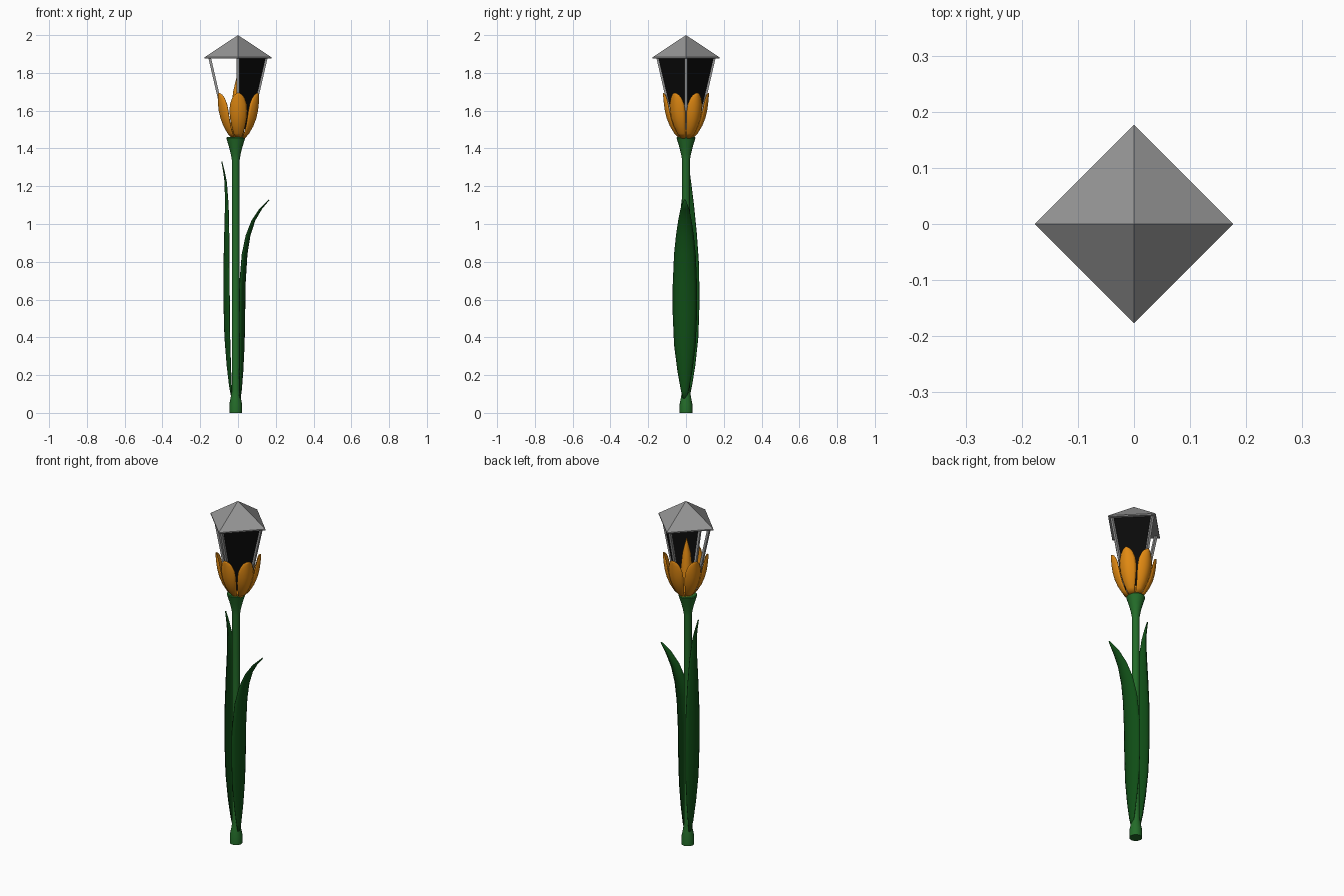
import bpy, bmesh, math
from mathutils import Vector, Matrix

if "Cube" in bpy.data.objects:
    bpy.data.objects.remove(bpy.data.objects["Cube"])


def material(name, rgb):
    m = bpy.data.materials.new(name)
    m.diffuse_color = (*rgb, 1)
    m.use_nodes = True
    m.node_tree.nodes["Principled BSDF"].inputs["Base Color"].default_value = m.diffuse_color
    return m


STEM = material("stem green", (0.017, 0.15, 0.022))
LEAF = material("leaf green", (0.005, 0.075, 0.008))
ORANGE = material("petal orange", (0.75, 0.25, 0.006))
GREY = material("metal grey", (0.30, 0.30, 0.30))
BLACK = material("dark glass", (0.003, 0.003, 0.003))


def make(name, verts, faces, mat, smooth=False, thick=0):
    me = bpy.data.meshes.new(name)
    me.from_pydata([tuple(v) for v in verts], [], faces)
    bm = bmesh.new()
    bm.from_mesh(me)
    bmesh.ops.recalc_face_normals(bm, faces=bm.faces)
    bm.to_mesh(me)
    bm.free()
    me.materials.append(mat)
    ob = bpy.data.objects.new(name, me)
    bpy.context.collection.objects.link(ob)
    if thick:
        s = ob.modifiers.new("thickness", 'SOLIDIFY')
        s.thickness = thick
        s.offset = 0
    if smooth:
        bpy.ops.object.select_all(action='DESELECT')
        ob.select_set(True)
        bpy.context.view_layer.objects.active = ob
        bpy.ops.object.shade_smooth_by_angle(angle=math.radians(40))
    return ob


def lathe(name, profile, cx, mat, n=16):
    verts = [(cx + r * math.cos(2 * math.pi * i / n), r * math.sin(2 * math.pi * i / n), z)
             for r, z in profile for i in range(n)]
    faces = [(k * n + i, k * n + (i + 1) % n, (k + 1) * n + (i + 1) % n, (k + 1) * n + i)
             for k in range(len(profile) - 1) for i in range(n)]
    faces += [tuple(range(n)), tuple(range(len(verts) - n, len(verts)))]
    return make(name, verts, faces, mat, True)


def blade(name, rows, cup, mat, angle=0, centre=(0, 0), thick=0.004, n=8):
    """Curved sheet; rows are (outward distance, height, half width)."""
    rot = Matrix.Rotation(angle, 3, 'Z')
    wmax = max(r[2] for r in rows)
    verts = []
    for d, z, w in rows:
        for i in range(n + 1):
            u = 2 * i / n - 1
            p = rot @ Vector((d - cup * u * u * w / wmax, u * w, z))
            verts.append(p + Vector((centre[0], centre[1], 0)))
    s = n + 1
    faces = [(k * s + i, k * s + i + 1, (k + 1) * s + i + 1, (k + 1) * s + i)
             for k in range(len(rows) - 1) for i in range(n)]
    return make(name, verts, faces, mat, True, thick)


# Stem with foot and flared cup
lathe("stem", [(0.034, 0), (0.034, 0.045), (0.027, 0.08), (0.021, 0.12), (0.021, 1.34),
               (0.026, 1.37), (0.036, 1.41), (0.05, 1.455), (0.047, 1.46)], -0.012, STEM)

# Leaves
blade("right_leaf", [(0.010, 0.06, 0.005), (0.018, 0.12, 0.020), (0.026, 0.22, 0.038),
                     (0.033, 0.36, 0.056), (0.036, 0.52, 0.063), (0.038, 0.68, 0.063),
                     (0.048, 0.84, 0.056), (0.064, 0.94, 0.046), (0.090, 1.02, 0.034),
                     (0.125, 1.08, 0.022), (0.165, 1.128, 0.004)],
      0.03, LEAF, centre=(0, -0.006))
blade("left_leaf", [(0.030, 0.06, 0.005), (0.045, 0.14, 0.022), (0.058, 0.25, 0.040),
                    (0.070, 0.40, 0.056), (0.075, 0.58, 0.062), (0.075, 0.78, 0.060),
                    (0.071, 0.95, 0.048), (0.067, 1.10, 0.033), (0.069, 1.22, 0.018),
                    (0.077, 1.28, 0.010), (0.086, 1.33, 0.003)],
      0.03, LEAF, angle=math.pi, centre=(0, 0.008))

# Six petals, one facing the front
PETAL = [(0.036, 1.455, 0.014), (0.060, 1.48, 0.024), (0.084, 1.52, 0.035),
         (0.100, 1.56, 0.043), (0.110, 1.60, 0.046), (0.115, 1.635, 0.043),
         (0.118, 1.665, 0.033), (0.119, 1.684, 0.020), (0.119, 1.693, 0.005)]
for k in range(6):
    blade(f"petal_{k + 1}", PETAL, 0.022, ORANGE,
          angle=-math.pi / 2 + k * math.pi / 3, centre=(0.002, 0))

# Glowing centre of the flower
lathe("flower_centre", [(0.036, 1.455), (0.036, 1.56), (0.022, 1.70), (0.002, 1.785)],
      -0.004, ORANGE, 10)

# Lantern roof: four-sided pyramid with a thin rim
R = 0.177
rim = [(R, 0), (0, R), (-R, 0), (0, -R)]
make("lantern_roof", [(x, y, 1.876) for x, y in rim] + [(x, y, 1.883) for x, y in rim] + [(0, 0, 2)],
     [(3, 2, 1, 0)] + [(i, (i + 1) % 4, 4 + (i + 1) % 4, 4 + i) for i in range(4)]
     + [(4 + i, 4 + (i + 1) % 4, 8) for i in range(4)], GREY)

# Slanted corner posts
TOP, BOT, ZT, ZB = 0.150, 0.062, 1.88, 1.50
for k in range(4):
    rot = Matrix.Rotation(k * math.pi / 2, 3, 'Z')
    h = 0.007
    v = [rot @ Vector((r + a * h, b * h, z)) for r, z in ((BOT, ZB), (TOP, ZT))
         for a, b in ((-1, -1), (1, -1), (1, 1), (-1, 1))]
    make(f"lantern_post_{k + 1}", v,
         [(0, 1, 2, 3), (4, 5, 6, 7)] + [(i, (i + 1) % 4, 4 + (i + 1) % 4, 4 + i) for i in range(4)], GREY)

# Dark glass on the two right-hand sides
for name, s in (("front_right_glass", -1), ("back_right_glass", 1)):
    make(name, [(BOT, 0, ZB), (0, s * BOT, ZB), (0, s * TOP, ZT - 0.002), (TOP, 0, ZT - 0.002)],
         [(0, 1, 2, 3)], BLACK, thick=0.003)
